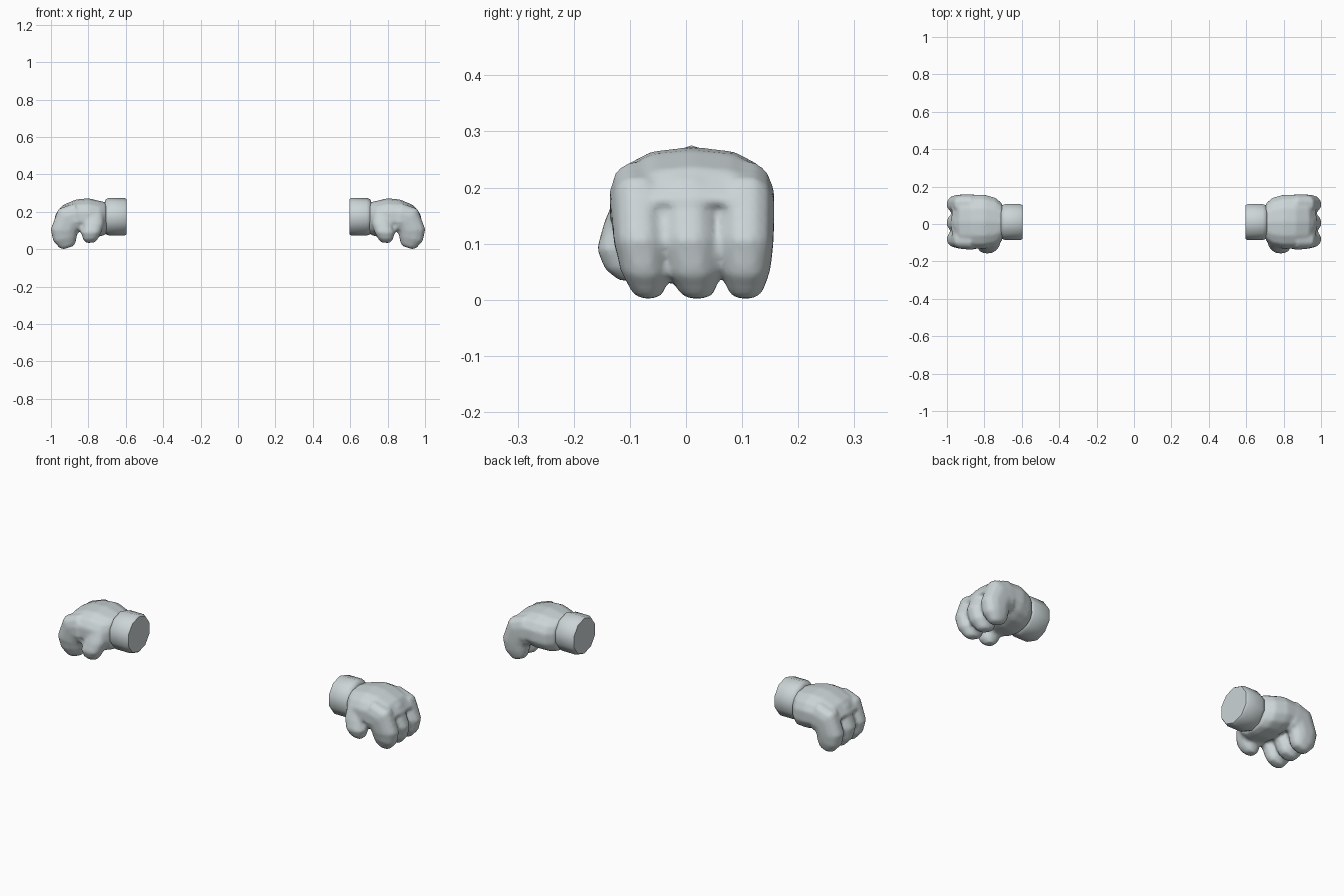
import bpy, bmesh, math
from mathutils import Vector

if "Cube" in bpy.data.objects:
    bpy.data.objects.remove(bpy.data.objects["Cube"])

mat = bpy.data.materials.new("pale_grey")
mat.diffuse_color = (0.60, 0.66, 0.67, 1)
mat.use_nodes = True
mat.node_tree.nodes["Principled BSDF"].inputs["Base Color"].default_value = mat.diffuse_color


def loft(bm, rings, sides=12, power=2.4):
    """Closed tube; ring = x, y, z, pitch in degrees, half thickness, half width."""
    loops = []
    for x, y, z, pitch, t, w in rings:
        a = math.radians(pitch)
        normal = Vector((-math.sin(a), 0, math.cos(a)))
        loop = []
        for i in range(sides):
            u = 2 * math.pi * (i + 0.5) / sides
            c, s = math.cos(u), math.sin(u)
            c = math.copysign(abs(c) ** (2 / power), c)
            s = math.copysign(abs(s) ** (2 / power), s)
            loop.append(bm.verts.new(Vector((x, y, z)) + Vector((0, w * c, 0)) + normal * t * s))
        loops.append(loop)
    for a, b in zip(loops, loops[1:]):
        for i in range(sides):
            j = (i + 1) % sides
            bm.faces.new((a[i], a[j], b[j], b[i]))
    bm.faces.new(loops[0][::-1])
    bm.faces.new(loops[-1])


def finish(bm, name):
    bmesh.ops.recalc_face_normals(bm, faces=bm.faces)
    me = bpy.data.meshes.new(name)
    bm.to_mesh(me)
    bm.free()
    me.materials.append(mat)
    ob = bpy.data.objects.new(name, me)
    bpy.context.collection.objects.link(ob)
    return ob


def mirror(ob):
    m = ob.modifiers.new("other_side", 'MIRROR')
    m.use_axis[0] = True
    m.use_mirror_merge = False


# Palm, arching down towards the knuckles
bm = bmesh.new()
loft(bm, [(.703, .01, .165, 0, .086, .098), (.74, .01, .163, 0, .096, .132),
          (.80, .012, .172, 0, .101, .147), (.85, .012, .174, -10, .094, .147),
          (.89, .012, .165, -35, .086, .144), (.927, .012, .145, -60, .064, .138)], 14)

# Three curled fingers: base y, tip y, half width
for y0, y1, w in ((-.088, -.066, .050), (0, .021, .056), (.106, .106, .053)):
    path = [(.86, 0, .17, -10, .080, 1), (.905, .1, .160, -45, .080, 1),
            (.930, .3, .100, -85, .073, .96), (.925, .6, .055, -100, .065, .86),
            (.911, .9, .020, -108, .045, .62), (.908, 1, .008, -108, .028, .42)]
    loft(bm, [(x, y0 + (y1 - y0) * k, z, a, t, w * s) for x, k, z, a, t, s in path])

# Thumb hanging at the front
loft(bm, [(.765, -.075, .200, -80, .050, .045), (.770, -.096, .140, -85, .056, .050),
          (.785, -.110, .090, -90, .055, .050), (.787, -.107, .056, -95, .042, .039),
          (.787, -.100, .035, -95, .022, .022)])

# Fuse the hand into one soft surface
hand = finish(bm, "gloved_hand")
r = hand.modifiers.new("fuse", 'REMESH')
r.mode = 'VOXEL'
r.voxel_size = 0.009
r.use_smooth_shade = True
s = hand.modifiers.new("soften", 'SMOOTH')
s.factor = 0.5
s.iterations = 4
mirror(hand)

# Cuff: short ten-sided band with rounded rims
bm = bmesh.new()
loft(bm, [(x, .01, .174, 0, q, q) for x, q in
          ((.595, .094), (.607, .101), (.688, .101), (.704, .095), (.712, .084))], 10, 2)
cuff = finish(bm, "cuff")
mirror(cuff)
bpy.context.view_layer.objects.active = cuff
cuff.select_set(True)
bpy.ops.object.shade_smooth_by_angle(angle=math.radians(42))
